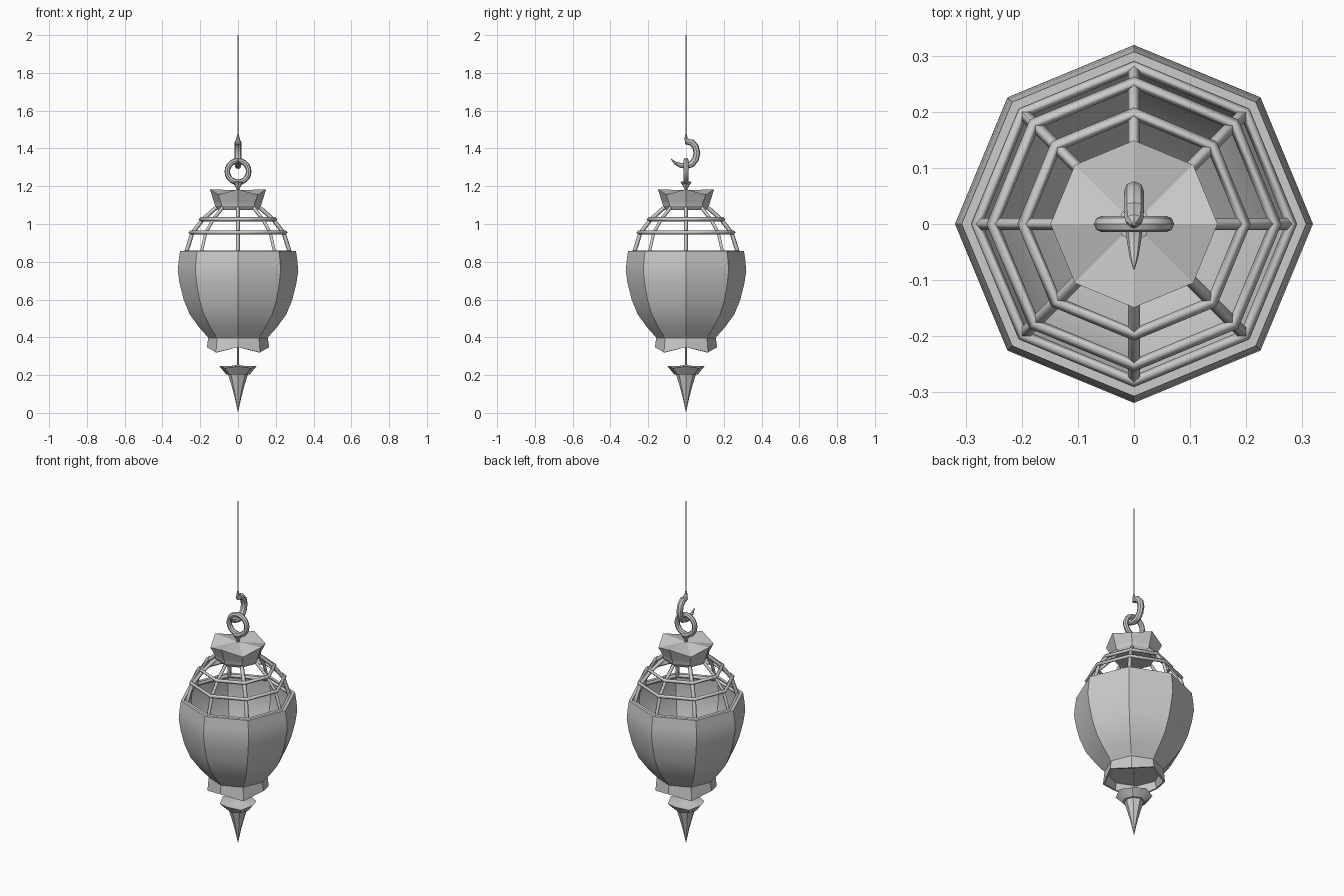
import bpy, bmesh
from math import pi, cos, sin, radians

if "Cube" in bpy.data.objects:
    bpy.data.objects.remove(bpy.data.objects["Cube"])

SIDES = 8


def finish(ob, smooth=True):
    bpy.ops.object.select_all(action='DESELECT')
    ob.select_set(True)
    bpy.context.view_layer.objects.active = ob
    if ob.type == 'CURVE':
        bpy.ops.object.convert(target='MESH')
        ob = bpy.context.object
    if smooth:
        bpy.ops.object.shade_smooth_by_angle(angle=radians(30))
    return ob


def lathe(name, profile, smooth=True):
    """Octagonal turning; each point is (radius, z) or (radius, z, z at diagonals)."""
    bm = bmesh.new()
    rows = []
    for p in profile:
        r, z, zd = p[0], p[1], p[-1]
        if r == 0:
            rows.append([bm.verts.new((0, 0, z))] * SIDES)
        else:
            rows.append([bm.verts.new((r * cos(i * pi / 4), r * sin(i * pi / 4),
                                       zd if i % 2 else z)) for i in range(SIDES)])
    for a, b in zip(rows, rows[1:]):
        for i in range(SIDES):
            j = (i + 1) % SIDES
            corners = list(dict.fromkeys((a[i], a[j], b[j], b[i])))
            bm.faces.new(corners)
    bmesh.ops.recalc_face_normals(bm, faces=bm.faces)
    me = bpy.data.meshes.new(name)
    bm.to_mesh(me)
    bm.free()
    ob = bpy.data.objects.new(name, me)
    bpy.context.collection.objects.link(ob)
    return finish(ob, smooth)


def tube(name, paths, depth, cyclic=False, res=0, smooth=False):
    """Swept bars; path points are (x, y, z) or (x, y, z, radius factor)."""
    cu = bpy.data.curves.new(name, 'CURVE')
    cu.dimensions = '3D'
    cu.bevel_depth = depth
    cu.bevel_resolution = res
    cu.use_fill_caps = True
    for path in paths:
        sp = cu.splines.new('POLY')
        sp.points.add(len(path) - 1)
        sp.use_cyclic_u = cyclic
        for pt, p in zip(sp.points, path):
            pt.co = (*p[:3], 1)
            pt.radius = p[3] if len(p) > 3 else 1
    ob = bpy.data.objects.new(name, cu)
    bpy.context.collection.objects.link(ob)
    return finish(ob, smooth)


def octagon(r, z):
    return [(r * cos(i * pi / 4), r * sin(i * pi / 4), z) for i in range(SIDES)]


# Hollow lantern bowl: outer wall, rim, inner wall, floor
lathe("bowl", [(0, 0.395), (0.155, 0.395), (0.205, 0.452), (0.255, 0.52), (0.288, 0.6),
               (0.308, 0.68), (0.319, 0.75), (0.315, 0.80), (0.307, 0.857),
               (0.29, 0.857), (0.303, 0.75), (0.292, 0.68), (0.272, 0.6),
               (0.24, 0.53), (0.19, 0.46), (0.145, 0.41), (0, 0.41)])

# Zigzag skirt under the bowl
lathe("skirt", [(0, 0.39), (0.145, 0.385), (0.155, 0.348, 0.32), (0.165, 0.348, 0.32),
                (0.157, 0.40), (0, 0.40)], False)

# Cage hoops and ribs
for label, r, z in (("upper", 0.197, 1.025), ("middle", 0.252, 0.955), ("lower", 0.281, 0.85)):
    tube(label + "_hoop", [octagon(r, z)], 0.011, cyclic=True)
rib = [(0.118, 1.085), (0.188, 1.022), (0.242, 0.952), (0.274, 0.85)]
tube("cage_ribs", [[(r * cos(i * pi / 4), r * sin(i * pi / 4), z) for r, z in rib]
                   for i in range(SIDES)], 0.011)

# Crown cap with raised corners
lathe("crown_cap", [(0, 1.075), (0.108, 1.075), (0.122, 1.095), (0.127, 1.115),
                    (0.149, 1.184, 1.155), (0, 1.178)], False)

# Hanging eye: stem and ring
lathe("eye_stem", [(0, 1.16), (0.008, 1.16), (0.009, 1.19), (0.03, 1.222), (0, 1.23)])
bpy.ops.mesh.primitive_torus_add(location=(0, 0, 1.278), rotation=(pi / 2, 0, 0),
                                 major_radius=0.057, minor_radius=0.0145,
                                 major_segments=20, minor_segments=8)
bpy.context.object.name = "eye_ring"
finish(bpy.context.object)

# Hook tapering to a point, and the line it hangs from
hook = [(0, 1.485, 0.1), (0, 1.455, 0.45), (0.006, 1.435, 0.9), (0.03, 1.432, 1),
        (0.05, 1.41, 1), (0.058, 1.375, 1), (0.05, 1.342, 1), (0.03, 1.317, 1),
        (0, 1.307, 0.9), (-0.03, 1.311, 0.7), (-0.058, 1.323, 0.45), (-0.08, 1.345, 0.08)]
tube("hook", [[(0, y, z, k) for y, z, k in hook]], 0.018, res=2, smooth=True)
tube("hanging_line", [[(0, 0, 1.46), (0, 0, 2.0)]], 0.003)

# Rod and pointed finial below
tube("finial_rod", [[(0, 0, 0.24), (0, 0, 0.40)]], 0.005)
lathe("finial", [(0, 0.258), (0.02, 0.25), (0.098, 0.247, 0.237), (0.062, 0.203),
                 (0.052, 0.203), (0.033, 0.14), (0.017, 0.08), (0, 0.0)])
